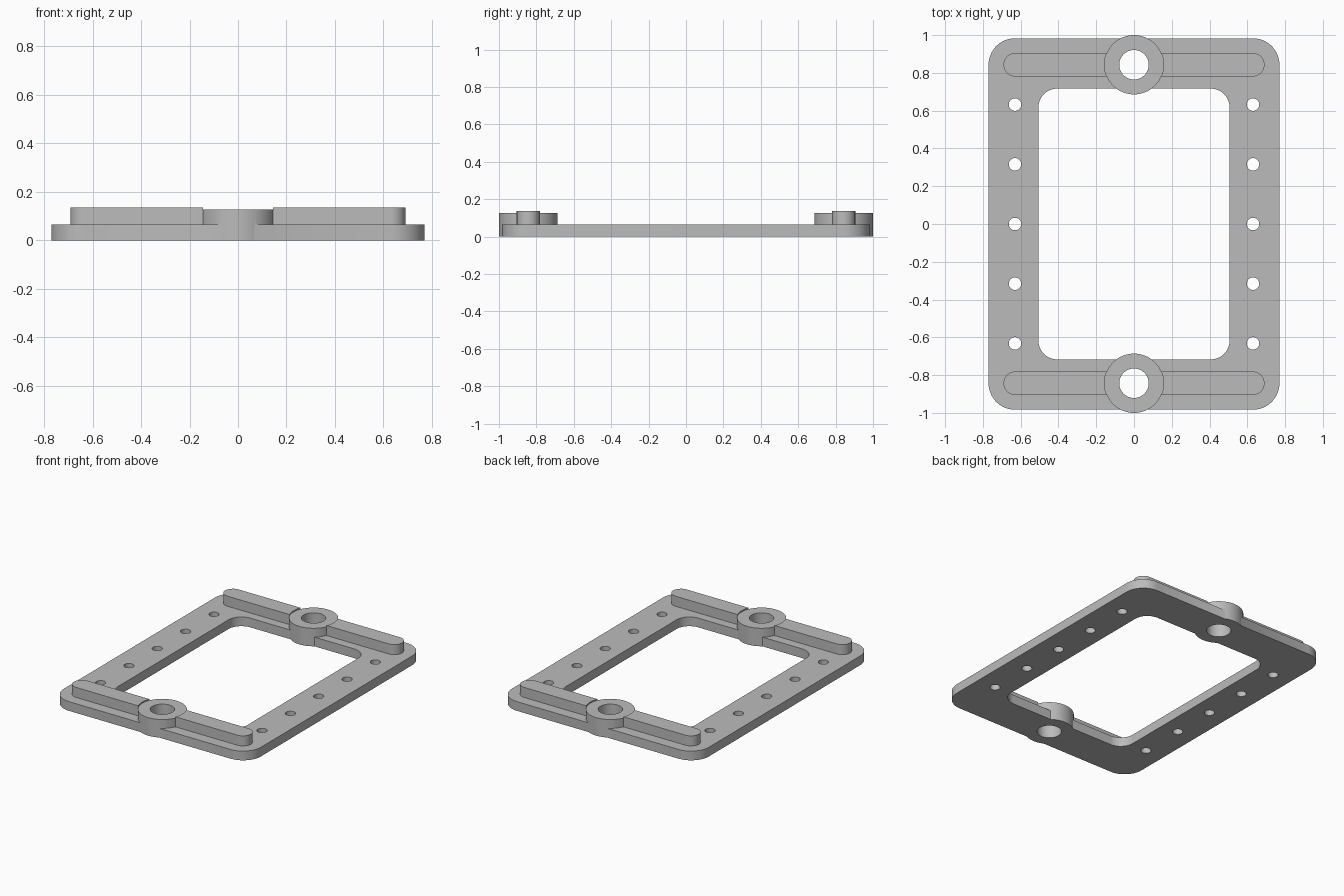
import bpy, bmesh
from math import cos, sin, pi

cube = bpy.data.objects.get("Cube")
if cube:
    bpy.data.objects.remove(cube, do_unlink=True)

PLATE_TOP, BOSS_TOP, BAR_TOP = 0.065, 0.127, 0.136
BOSS_Y, BOSS_R = 0.843, 0.157

grey = bpy.data.materials.new("plain grey")
grey.use_nodes = True
colour = (0.5, 0.5, 0.5, 1)
grey.diffuse_color = colour
grey.node_tree.nodes["Principled BSDF"].inputs["Base Color"].default_value = colour


def rounded_prism(name, hx, hy, r, z0, z1, x=0, y=0, steps=16):
    """Upright prism with a rounded rectangle (or round) outline."""
    pts = []
    for q, (sx, sy) in enumerate([(1, 1), (-1, 1), (-1, -1), (1, -1)]):
        for i in range(steps + 1):
            a = (q + i / steps) * pi / 2
            pts.append((x + sx * (hx - r) + r * cos(a),
                        y + sy * (hy - r) + r * sin(a), z0))
    bm = bmesh.new()
    face = bm.faces.new([bm.verts.new(p) for p in pts])
    top = bmesh.ops.extrude_face_region(bm, geom=[face])["geom"]
    bmesh.ops.translate(bm, vec=(0, 0, z1 - z0),
                        verts=[v for v in top if isinstance(v, bmesh.types.BMVert)])
    bmesh.ops.remove_doubles(bm, verts=bm.verts, dist=1e-5)
    bmesh.ops.recalc_face_normals(bm, faces=bm.faces)
    mesh = bpy.data.meshes.new(name)
    bm.to_mesh(mesh)
    bm.free()
    mesh.materials.append(grey)
    obj = bpy.data.objects.new(name, mesh)
    bpy.context.collection.objects.link(obj)
    return obj


def disc(name, r, z0, z1, x, y, steps=16):
    return rounded_prism(name, r, r, r, z0, z1, x, y, steps)


def combine(obj, other, operation):
    """Apply a boolean and remove the helper."""
    mod = obj.modifiers.new("combine", "BOOLEAN")
    mod.operation, mod.object, mod.solver = operation, other, "EXACT"
    bpy.context.view_layer.objects.active = obj
    bpy.ops.object.modifier_apply(modifier=mod.name)
    bpy.data.objects.remove(other, do_unlink=True)


# Flat frame with a rounded rectangular opening
frame = rounded_prism("frame", 0.77, 0.983, 0.14, 0, PLATE_TOP)
combine(frame, rounded_prism("opening", 0.506, 0.717, 0.1, -0.1, 0.3), "DIFFERENCE")

# Round bosses with through holes at both ends
for side in (-1, 1):
    y = side * BOSS_Y
    combine(frame, disc("boss", BOSS_R, 0, BOSS_TOP, 0, y), "UNION")
    combine(frame, disc("bore", 0.078, -0.1, 0.3, 0, y), "DIFFERENCE")

# Rows of small holes along the long sides
for x in (-0.63, 0.63):
    for row in range(-2, 3):
        combine(frame, disc("hole", 0.033, -0.1, 0.3, x, row * 0.316, 8), "DIFFERENCE")

# Raised round-ended bars, cut away around the bosses
parts = [frame]
for label, side in (("front", -1), ("back", 1)):
    y = side * BOSS_Y
    bar = rounded_prism(label + "_bar", 0.691, 0.062, 0.062,
                        PLATE_TOP - 0.01, BAR_TOP, 0, y)
    combine(bar, disc("clearance", BOSS_R, -0.1, 0.3, 0, y), "DIFFERENCE")
    parts.append(bar)

# Smooth the curved walls and keep the edges sharp
bpy.ops.object.select_all(action="DESELECT")
for part in parts:
    part.select_set(True)
bpy.context.view_layer.objects.active = frame
bpy.ops.object.shade_smooth_by_angle(angle=pi / 6)
